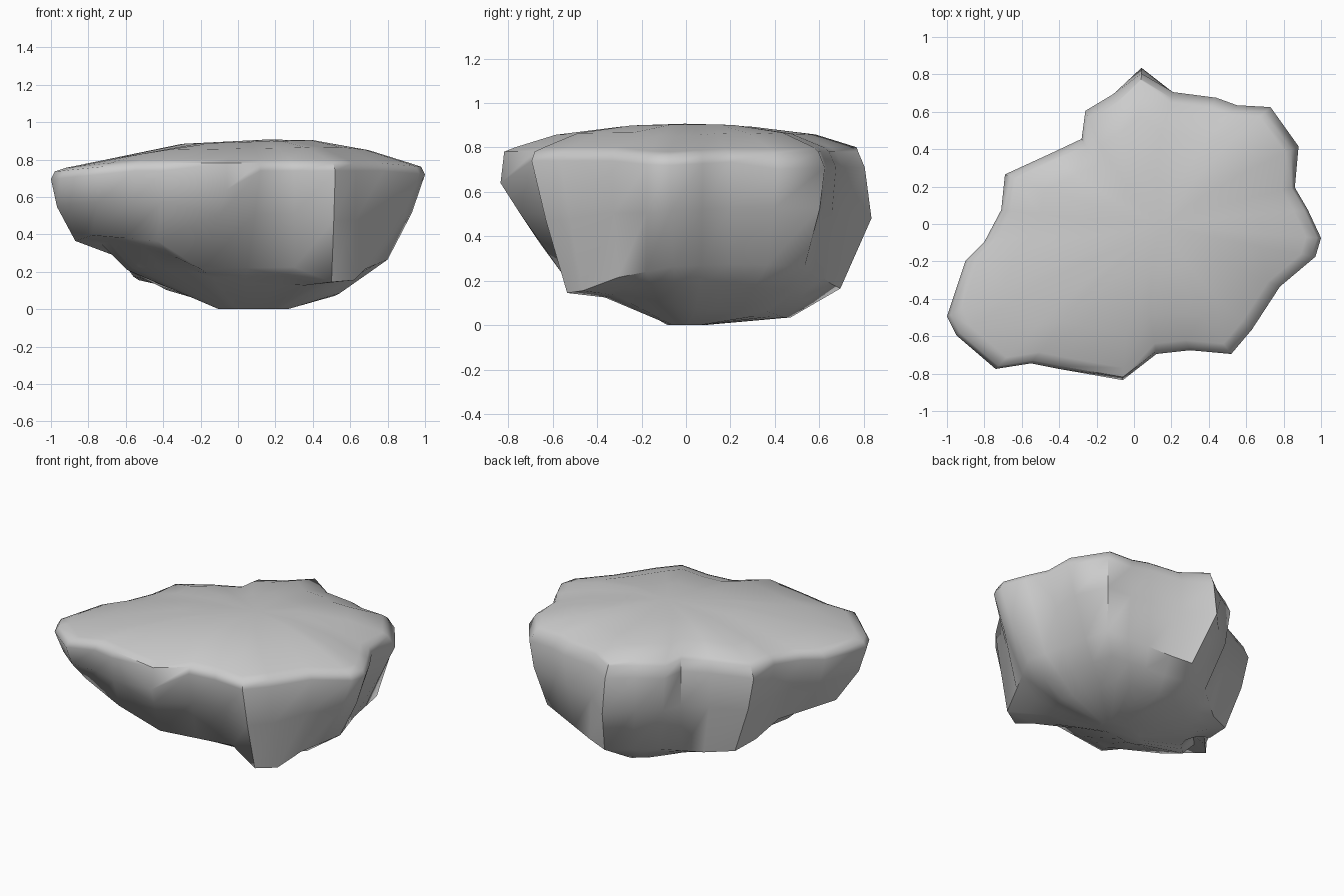
import bpy, bmesh
from mathutils import Vector

if "Cube" in bpy.data.objects:
    bpy.data.objects.remove(bpy.data.objects["Cube"])

# Plan outline at the widest level, counter-clockwise from the right tip
outline = [(1.0, -.07), (.93, .08), (.86, .2), (.88, .42), (.73, .63), (.55, .64),
           (.44, .68), (.21, .71), (.04, .84), (-.11, .70), (-.26, .61), (-.28, .46),
           (-.45, .38), (-.69, .27), (-.71, .08), (-.80, -.09), (-.90, -.19),
           (-1.0, -.49), (-.95, -.59), (-.74, -.77), (-.55, -.74), (-.40, -.77),
           (-.06, -.83), (.12, -.69), (.30, -.67), (.52, -.69), (.63, -.56),
           (.78, -.33), (.97, -.17)]
N = len(outline)

# Lower edge of the walls: outline index, x, y, z, and wall lean at mid height
low_keys = [(0, .80, -.05, .27, .35), (2, .73, .2, .28, .6), (4, .66, .54, .27, .25),
            (6, .40, .62, .22, .3), (7, .26, .66, .19, .2), (8, .12, .70, .17, 0),
            (10, -.15, .50, .17, .2), (12, -.36, .33, .14, .3), (13, -.53, .24, .16, .3),
            (14, -.56, .06, .18, .3), (15, -.63, -.08, .28, .4), (17, -.87, -.35, .37, .25),
            (19, -.78, -.50, .40, .3), (21, -.43, -.65, .37, .3), (22, -.20, -.54, .22, .3),
            (24, .3, -.48, .23, .55), (25, .50, -.53, .15, .4), (26, .62, -.46, .16, .42),
            (27, .68, -.3, .22, .35), (N, .80, -.05, .27, .35)]


def low(i):
    """Interpolate the lower edge between its keys."""
    for a, b in zip(low_keys, low_keys[1:]):
        if a[0] <= i <= b[0]:
            t = (i - a[0]) / (b[0] - a[0])
            return [p + (q - p) * t for p, q in zip(a[1:], b[1:])]


def rim_z(x):
    return .79 - .045 * max(0, (-x - .55) / .45) - .02 * max(0, (x - .8) / .2)


# Stacked rings from the underside up to the domed top
rings = []
for i, (x, y) in enumerate(outline):
    lx, ly, lz, lean = low(i)
    r = rim_z(x)
    wide = Vector((x, y, r - .045))
    foot = Vector((lx, ly, lz))
    mid = wide.lerp(foot, lean)
    mid.z = wide.z + (foot.z - wide.z) * .45
    k = .955 if 3 <= i <= 13 else .98            # the back rim is more rounded
    rim = Vector((k * x, k * y, r - .004))
    if 3 <= i <= 13:
        wide.z -= .03
    if i == 8:                                   # back nose bulges below the rim
        wide.y, rim.y = .81, .78
    if i == 22:                                  # front nose likewise
        wide.z -= .1
    floor = Vector((.68 * lx, .68 * ly, .04 + .2 * max(0, -ly) + .12 * max(0, -lx)
                    + .08 * max(0, lx - .3)))
    floor.z = min(floor.z, lz - .02)
    under = foot.lerp(floor, .5)
    under.z += .06 * max(0, min(1, (-lx - .5) / .2))   # flat underside of left lobe
    rings.append([(.1 + .22 * (lx - .05), .12 * ly, .005), floor, under, foot, mid, wide, rim,
                  (.92 * x, .92 * y, r + .016), (.70 * x, .70 * y, r + .073 + .012 * x),
                  (.35 * x + .05, .35 * y, .899 + .01 * x)])

bm = bmesh.new()
vs = [[bm.verts.new(p) for p in ring] for ring in zip(*rings)]
for a, b in zip(vs, vs[1:]):
    for i in range(N):
        j = (i + 1) % N
        bm.faces.new((a[i], a[j], b[j], b[i]))
bm.faces.new(vs[0][::-1])
peak = bm.verts.new((.15, 0, .912))
for i in range(N):
    bm.faces.new((vs[-1][i], vs[-1][(i + 1) % N], peak))

# Stand on the ground and centre
for v in bm.verts:
    v.co.z -= .005
    v.co.y -= .005
bmesh.ops.recalc_face_normals(bm, faces=bm.faces[:])
mesh = bpy.data.meshes.new("rock")
bm.to_mesh(mesh)
bm.free()
rock = bpy.data.objects.new("rock", mesh)
bpy.context.collection.objects.link(rock)
bpy.context.view_layer.objects.active = rock
rock.select_set(True)
bpy.ops.object.shade_smooth_by_angle(angle=.85)
